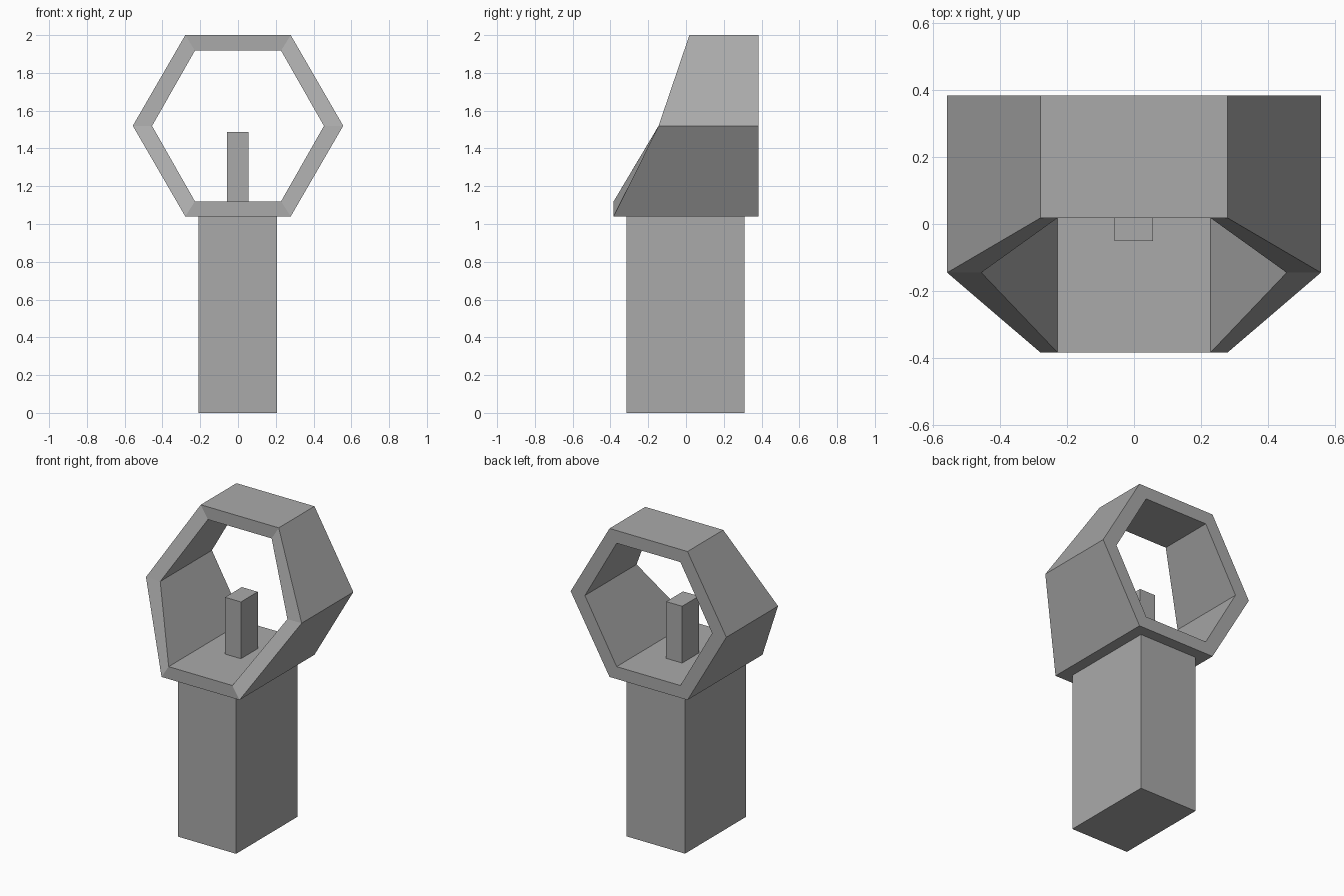
import bpy
import bmesh

cube = bpy.data.objects.get("Cube")
if cube:
    bpy.data.objects.remove(cube, do_unlink=True)

grey = bpy.data.materials.new("plain_grey")
grey.use_nodes = True
colour = (0.4, 0.4, 0.4, 1)
grey.diffuse_color = colour
grey.node_tree.nodes["Principled BSDF"].inputs["Base Color"].default_value = colour


def finish(name, bm):
    bmesh.ops.recalc_face_normals(bm, faces=bm.faces)
    mesh = bpy.data.meshes.new(name)
    bm.to_mesh(mesh)
    bm.free()
    mesh.materials.append(grey)
    obj = bpy.data.objects.new(name, mesh)
    bpy.context.collection.objects.link(obj)
    return obj


def box(name, low, high):
    bm = bmesh.new()
    bmesh.ops.create_cube(bm, size=1)
    for v in bm.verts:
        v.co = [high[i] if v.co[i] > 0 else low[i] for i in range(3)]
    return finish(name, bm)


def hexagon(side, half, bottom, top):
    """Corners as (x, z, level), level 0 = bottom, 1 = middle, 2 = top."""
    mid = (bottom + top) / 2
    return [(-half, bottom, 0), (half, bottom, 0), (side, mid, 1),
            (half, top, 2), (-half, top, 2), (-side, mid, 1)]


# Hexagonal hood: open tube whose front edge sweeps back towards the top
FRONT_Y = (-0.383, -0.145, 0.018)
BACK_Y = 0.383
bm = bmesh.new()
rings = []
outer = hexagon(0.557, 0.279, 1.04, 2.0)
inner = hexagon(0.455, 0.228, 1.12, 1.918)
for corners, front in ((outer, True), (inner, True), (inner, False), (outer, False)):
    rings.append([bm.verts.new((x, FRONT_Y[level] if front else BACK_Y, z))
                  for x, z, level in corners])
for a, b in zip(rings, rings[1:] + rings[:1]):
    for i in range(6):
        j = (i + 1) % 6
        bm.faces.new((a[i], a[j], b[j], b[i]))
finish("hexagonal_hood", bm)

# Supporting column and the small post inside the hood
box("column", (-0.21, -0.315, 0), (0.207, 0.31, 1.04))
box("inner_post", (-0.058, -0.05, 1.12), (0.056, 0.122, 1.487))
